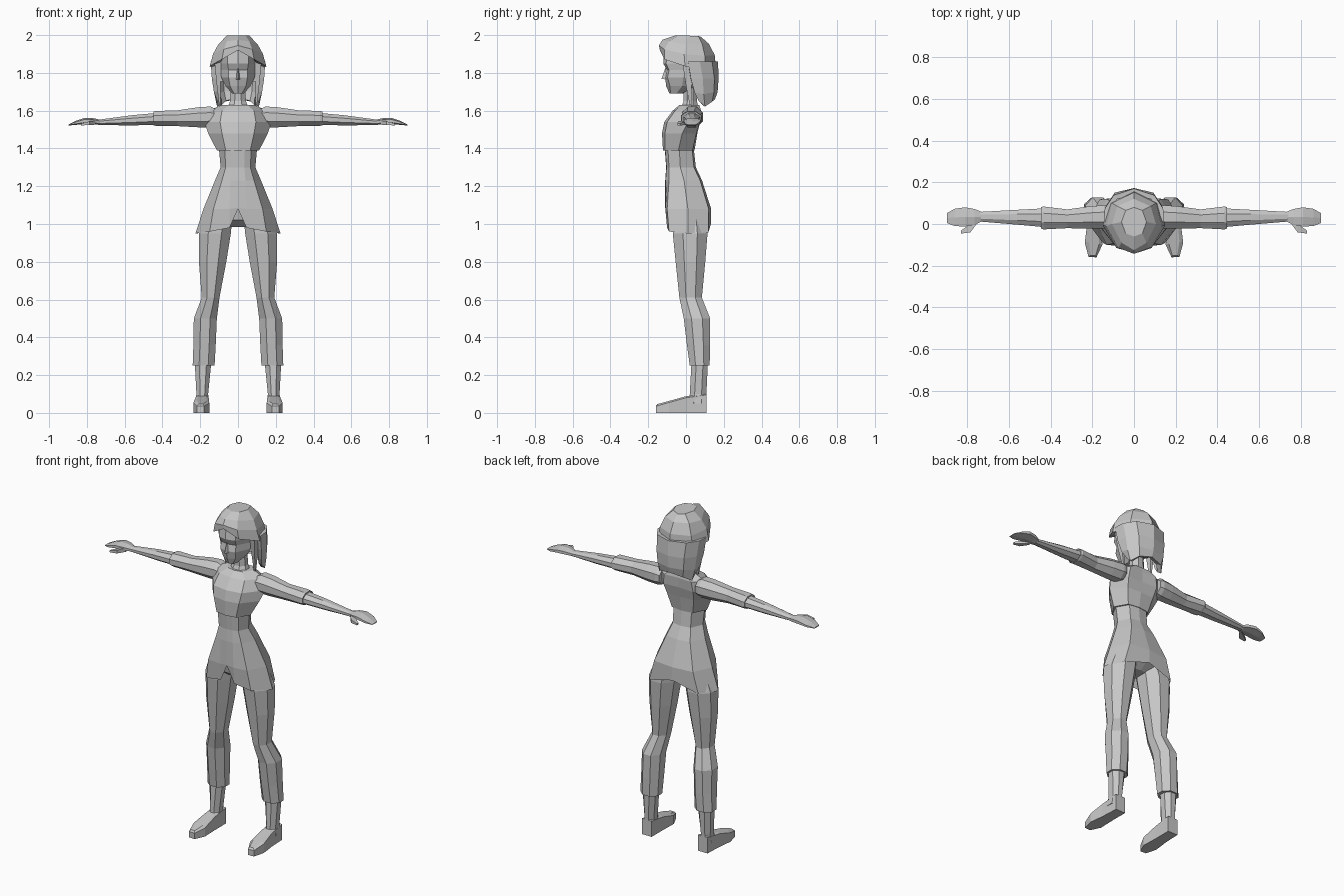
import bpy, bmesh, math
from mathutils import Vector

grey = bpy.data.materials.new("plain grey")
grey.diffuse_color = (0.57, 0.57, 0.57, 1)


def make(name, verts, faces):
    me = bpy.data.meshes.new(name)
    me.from_pydata([tuple(v) for v in verts], [], faces)
    bm = bmesh.new()
    bm.from_mesh(me)
    bmesh.ops.recalc_face_normals(bm, faces=bm.faces)
    bm.to_mesh(me)
    bm.free()
    me.materials.append(grey)
    ob = bpy.data.objects.new(name, me)
    bpy.context.collection.objects.link(ob)
    return ob


def loft(name, rings, closed=True, start=True, end=True):
    """Skin a list of equally long rings, optionally capping the ends."""
    n, m = len(rings[0]), len(rings)
    faces = []
    for r in range(m - 1):
        for i in range(n if closed else n - 1):
            j = (i + 1) % n
            faces.append((r * n + i, r * n + j, (r + 1) * n + j, (r + 1) * n + i))
    if start:
        faces.append(tuple(range(n)))
    if end:
        faces.append(tuple(range((m - 1) * n, m * n)))
    return make(name, [p for ring in rings for p in ring], faces)


def sym(half):
    """Complete a half ring that runs from front centre to back centre."""
    return half + [(-x, y, z) for x, y, z in reversed(half) if x > 0]


def level(z, *pts):
    return sym([(x, y, z) for x, y in pts])


def section(x0, x1, y0, y1, n=8):
    """Flat-sided oval that fills the given extents."""
    out, k = [], math.cos(math.pi / n)
    for i in range(n):
        a = (i + 0.5) * 2 * math.pi / n
        out.append(((x0 + x1) / 2 + (x1 - x0) / 2 * math.cos(a) / k,
                    (y0 + y1) / 2 + (y1 - y0) / 2 * math.sin(a) / k))
    return out


def upright(name, s, rows, n=8):
    loft(name, [[(s * x, y, z) for x, y in section(x0, x1, y0, y1, n)]
                for z, x0, x1, y0, y1 in rows])


def sideways(name, s, rows, n=8):
    loft(name, [[(s * x, y, z) for y, z in section(y0, y1, z0, z1, n)]
                for x, y0, y1, z0, z1 in rows])


# bodice and shoulders
loft("bodice", [
    level(1.39, (0, -.122), (.065, -.112), (.112, -.04), (.07, .035), (0, .045)),
    level(1.48, (0, -.127), (.085, -.112), (.158, -.02), (.09, .055), (0, .06)),
    level(1.54, (0, -.115), (.095, -.10), (.178, .01), (.10, .075), (0, .07)),
    level(1.60, (0, -.07), (.085, -.058), (.158, .03), (.09, .08), (0, .075)),
    level(1.63, (0, -.035), (.05, -.025), (.085, .03), (.05, .07), (0, .07)),
])
# neck
upright("neck", 1, [(1.61, -.058, .058, -.03, .068), (1.65, -.042, .042, -.012, .058),
                    (1.75, -.036, .036, -.012, .055)])

# tunic skirt with a notch at the front of the hem
loft("tunic", [
    level(1.39, (0, -.112), (.035, -.11), (.07, -.095), (.10, -.035), (.06, .033), (0, .042)),
    level(1.30, (0, -.105), (.033, -.103), (.065, -.09), (.092, -.03), (.06, .042), (0, .052)),
    level(1.23, (0, -.11), (.04, -.108), (.085, -.09), (.122, -.01), (.08, .075), (0, .085)),
    sym([(0, -.11, 1.085), (.045, -.108, 1.08), (.13, -.10, 1.08), (.183, .01, 1.08),
         (.13, .12, 1.08), (0, .133, 1.08)]),
    sym([(0, -.105, 1.08), (.045, -.10, .98), (.15, -.09, .96), (.225, .01, .95),
         (.165, .118, .955), (0, .132, 1.0)]),
], end=False)
# pelvis under the skirt
loft("pelvis", [
    level(1.08, (0, -.095), (.12, -.08), (.165, .01), (.12, .10), (0, .115)),
    level(1.02, (0, -.08), (.12, -.07), (.175, .01), (.12, .10), (0, .11)),
    level(.985, (0, -.03), (.04, -.03), (.06, .01), (.04, .05), (0, .06)),
])

# head, from chin to crown
loft("head", [
    level(1.692, (0, -.088), (.022, -.082), (.032, -.05), (.025, -.02), (0, -.01)),
    level(1.73, (0, -.105), (.042, -.085), (.066, -.02), (.05, .05), (0, .06)),
    level(1.775, (0, -.11), (.05, -.098), (.088, -.015), (.08, .08), (0, .10)),
    level(1.815, (0, -.102), (.05, -.09), (.092, -.01), (.09, .09), (0, .12)),
    level(1.85, (0, -.12), (.055, -.106), (.093, -.01), (.09, .09), (0, .12)),
    level(1.93, (0, -.115), (.055, -.09), (.088, .0), (.07, .08), (0, .11)),
])
# nose wedge
make("nose", [(0, -.108, 1.83), (-.014, -.10, 1.765), (.014, -.10, 1.765), (0, -.13, 1.768)],
     [(0, 1, 3), (0, 3, 2), (1, 2, 3), (0, 2, 1)])

# hair crown with a swept fringe
loft("hair_crown", [
    sym([(0, -.06, 1.997), (.04, -.045, 1.997), (.06, .01, 1.997), (.04, .065, 1.995), (0, .08, 1.99)]),
    sym([(0, -.125, 1.975), (.06, -.09, 1.967), (.105, 0, 1.95), (.08, .085, 1.955), (0, .12, 1.955)]),
    sym([(0, -.143, 1.945), (.075, -.115, 1.925), (.132, -.01, 1.90), (.105, .10, 1.89), (0, .152, 1.895)]),
    sym([(0, -.138, 1.92), (.085, -.115, 1.872), (.15, -.005, 1.835), (.118, .10, 1.81), (0, .16, 1.81)]),
    sym([(0, -.11, 1.925), (.075, -.09, 1.88), (.10, .0, 1.85), (.09, .09, 1.82), (0, .13, 1.82)]),
], end=False)


# long hair hanging behind the neck
def curtain(half):
    return half + [(-x, y, z) for x, y, z in reversed(half[:-1])]


back = loft("hair_back", [curtain(r) for r in (
    [(.132, .01, 1.86), (.128, .07, 1.86), (.09, .128, 1.86), (0, .157, 1.86)],
    [(.126, .025, 1.77), (.122, .085, 1.77), (.085, .14, 1.77), (0, .16, 1.77)],
    [(.115, .045, 1.70), (.113, .09, 1.69), (.08, .138, 1.70), (0, .155, 1.70)],
    [(.098, .07, 1.655), (.10, .095, 1.625), (.07, .128, 1.65), (0, .142, 1.665)],
)], closed=False, start=False, end=False)
thick = back.modifiers.new("thickness", "SOLIDIFY")
thick.thickness = .025
thick.offset = 0

for s, side in ((1, "left"), (-1, "right")):
    # side lock and ear
    upright("side_lock_" + side, s, [(1.63, .092, .10, .02, .03), (1.73, .092, .112, .0, .03),
                                     (1.86, .09, .125, -.02, .04)], 4)
    upright("ear_" + side, s, [(1.755, .075, .092, -.005, .015), (1.80, .08, .104, -.005, .035),
                               (1.83, .08, .098, 0, .03)], 4)
    # sleeve
    sideways("sleeve_" + side, s, [
        (.12, -.02, .085, 1.52, 1.61), (.145, -.022, .09, 1.512, 1.622),
        (.21, -.022, .085, 1.512, 1.618), (.32, -.02, .07, 1.518, 1.602),
        (.435, -.026, .084, 1.52, 1.598), (.447, -.022, .08, 1.522, 1.594)])
    # forearm
    sideways("forearm_" + side, s, [
        (.43, -.015, .075, 1.525, 1.588), (.56, -.003, .068, 1.522, 1.576),
        (.74, .012, .058, 1.524, 1.552)])
    # hand
    sideways("hand_" + side, s, [
        (.73, .012, .058, 1.526, 1.55), (.765, -.005, .072, 1.53, 1.558),
        (.81, -.012, .08, 1.532, 1.56), (.86, -.01, .073, 1.526, 1.544),
        (.897, .005, .052, 1.522, 1.527)], 6)
    # thumb
    sideways("thumb_" + side, s, [
        (.755, .0, .02, 1.526, 1.548), (.785, -.04, .0, 1.524, 1.544),
        (.83, -.046, -.032, 1.522, 1.532)], 4)
    # trouser leg
    upright("trouser_leg_" + side, s, [
        (1.03, .03, .175, -.07, .105), (.95, .038, .207, -.07, .114),
        (.80, .062, .207, -.055, .102), (.61, .098, .192, -.035, .084),
        (.50, .112, .234, -.012, .128), (.36, .118, .236, .005, .128),
        (.25, .124, .24, .02, .125)])
    # bare shin down into the heel
    upright("shin_" + side, s, [
        (.30, .14, .228, .03, .115), (.25, .143, .228, .028, .115),
        (.10, .158, .22, .02, .108), (.05, .155, .225, .015, .108)])
    # foot as an outline raised to a sloping top
    sole = [(.155, .108), (.22, .108), (.225, 0), (.236, -.09), (.218, -.158),
            (.18, -.16), (.152, -.10), (.155, 0)]
    loft("foot_" + side, [
        [(s * x, y, 0) for x, y in sole],
        [(s * x, y, max(.035, min(.095, .08 + y * .28))) for x, y in sole],
        [(s * (.19 + (x - .19) * .6), y * .95, max(.045, min(.10, .088 + y * .26))) for x, y in sole]])
